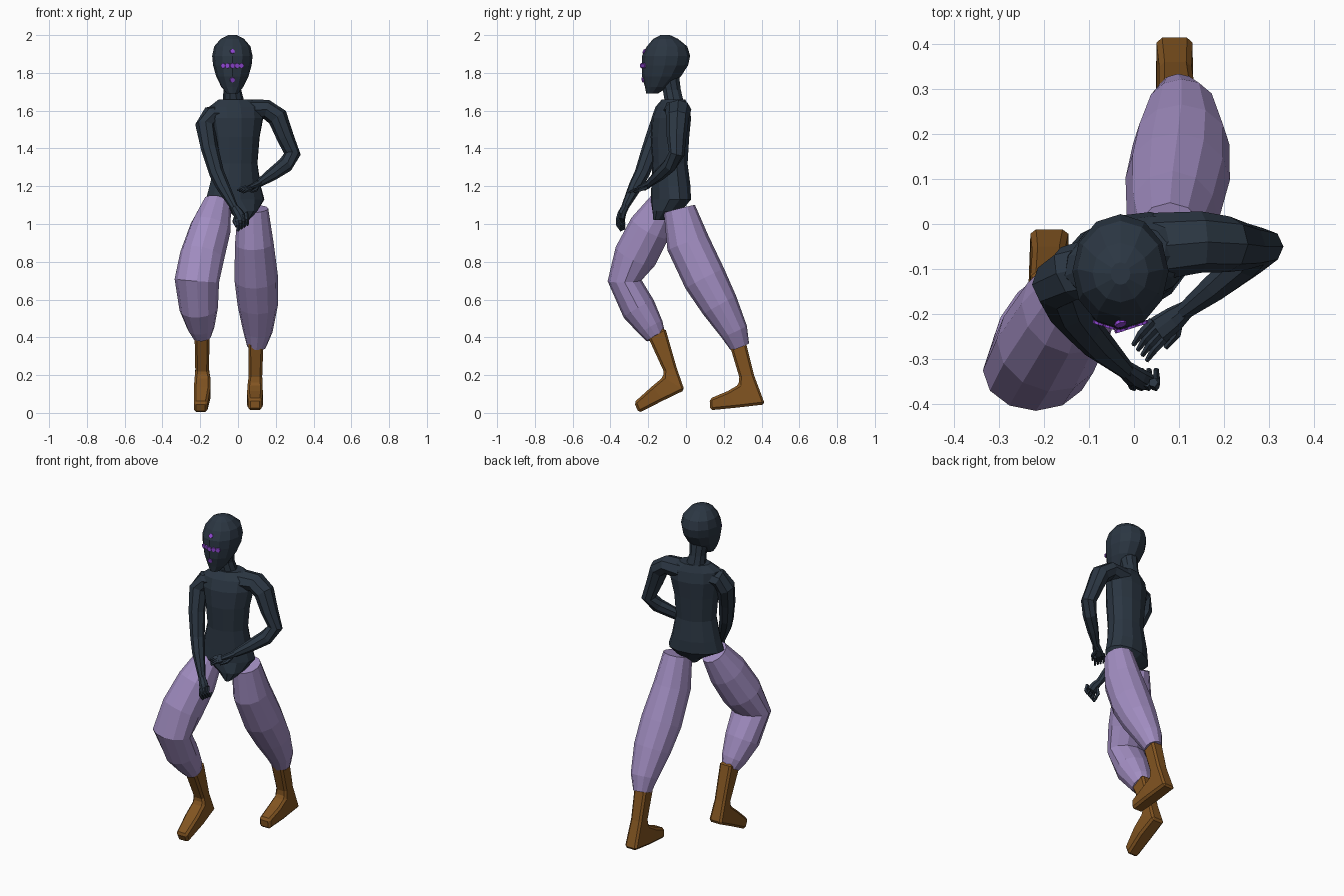
import bpy, bmesh, math
from mathutils import Vector, Matrix
from mathutils.bvhtree import BVHTree


def material(name, col):
    m = bpy.data.materials.new(name)
    m.diffuse_color = (*col, 1)
    return m


SLATE = material("dark slate", (0.024, 0.037, 0.055))
LILAC = material("lilac cloth", (0.361, 0.270, 0.539))
BROWN = material("brown leather", (0.223, 0.089, 0.015))
VIOLET = material("violet glow", (0.287, 0.065, 0.672))


def finish(name, bm, mat):
    bmesh.ops.recalc_face_normals(bm, faces=bm.faces)
    me = bpy.data.meshes.new(name)
    bm.to_mesh(me)
    bm.free()
    me.materials.append(mat)
    ob = bpy.data.objects.new(name, me)
    bpy.context.collection.objects.link(ob)
    return ob


def loft(name, rings, mat):
    """Skin a list of point rings and cap both ends."""
    bm = bmesh.new()
    loops = [[bm.verts.new(p) for p in r] for r in rings]
    n = len(loops[0])
    for a, b in zip(loops, loops[1:]):
        for i in range(n):
            j = (i + 1) % n
            bm.faces.new((a[i], a[j], b[j], b[i]))
    bm.faces.new(loops[0])
    bm.faces.new(loops[-1])
    return finish(name, bm, mat)


def ellipse(c, u, v, n):
    return [c + u * math.cos(2 * math.pi * i / n) + v * math.sin(2 * math.pi * i / n)
            for i in range(n)]


def stack(name, rows, mat, n=12, yaw=0):
    """Horizontal ellipses: x, y, z, radius x, radius y."""
    c, s = math.cos(yaw), math.sin(yaw)
    return loft(name, [ellipse(Vector((x, y, z)), Vector((c, s, 0)) * rx,
                               Vector((-s, c, 0)) * ry, n)
                       for x, y, z, rx, ry in rows], mat)


def limb(name, rows, mat, hint, n=8):
    """Ellipses square to a path: x, y, z, radius along hint, other radius."""
    pts = [Vector(r[:3]) for r in rows]
    rings = []
    for i, p in enumerate(pts):
        t = Vector()
        if i:
            t += (p - pts[i - 1]).normalized()
        if i < len(pts) - 1:
            t += (pts[i + 1] - p).normalized()
        t.normalize()
        u = (hint - t * hint.dot(t)).normalized()
        rings.append(ellipse(p, u * rows[i][3], t.cross(u) * rows[i][4], n))
    return loft(name, rings, mat)


X, Y = Vector((1, 0, 0)), Vector((0, 1, 0))

# Head and neck
head = stack("head", [
    (-.03, -.18, 1.69, .028, .03), (-.03, -.155, 1.725, .058, .062),
    (-.03, -.13, 1.78, .085, .102), (-.03, -.112, 1.84, .102, .123),
    (-.03, -.105, 1.89, .107, .127), (-.03, -.10, 1.94, .096, .107),
    (-.03, -.108, 1.98, .062, .066), (-.03, -.11, 2.0, .022, .025)], SLATE)
stack("neck", [(-.02, -.06, 1.61, .075, .065), (-.025, -.065, 1.66, .055, .052),
               (-.03, -.075, 1.71, .047, .05), (-.03, -.09, 1.79, .055, .055)],
      SLATE, 10)

# Face dots laid on the head surface
tree = BVHTree.FromPolygons([v.co for v in head.data.vertices],
                            [p.vertices[:] for p in head.data.polygons])
bm = bmesh.new()
dots = [(-.03 + .024 * i, 1.838) for i in range(-2, 3)] + [(-.03, 1.913), (-.03, 1.763)]
for x, z in dots:
    hit, nrm, _, _ = tree.ray_cast(Vector((x, -1, z)), Y)
    if nrm.y > 0:
        nrm = -nrm
    rot = nrm.to_track_quat('Z', 'Y').to_matrix().to_4x4()
    bmesh.ops.create_cone(bm, cap_ends=True, segments=8, radius1=.014, radius2=.013,
                          depth=.007, matrix=Matrix.Translation(hit + nrm * .001) @ rot)
finish("face_dots", bm, VIOLET)

# Torso, turned so its -x side leads
stack("torso", [
    (.03, -.13, 1.02, .025, .045), (.025, -.10, 1.07, .08, .08),
    (-.015, -.08, 1.13, .162, .10), (-.015, -.08, 1.20, .142, .10),
    (-.01, -.085, 1.32, .118, .092), (-.01, -.085, 1.46, .13, .10),
    (-.01, -.078, 1.56, .15, .10), (-.01, -.072, 1.62, .15, .082),
    (-.015, -.066, 1.66, .09, .058)], SLATE, 12, math.radians(17))

# Arms
limb("left_arm", [
    (.05, -.05, 1.60, .075, .06), (.15, -.04, 1.607, .068, .052),
    (.21, -.045, 1.565, .062, .055), (.25, -.05, 1.46, .052, .046),
    (.288, -.05, 1.37, .042, .044), (.25, -.085, 1.312, .038, .042),
    (.18, -.14, 1.262, .032, .034), (.11, -.195, 1.215, .019, .021)], SLATE, Y)
limb("right_arm", [
    (-.07, -.09, 1.585, .065, .05), (-.145, -.11, 1.575, .062, .05),
    (-.175, -.135, 1.52, .058, .052), (-.15, -.185, 1.40, .048, .046),
    (-.113, -.232, 1.27, .04, .04), (-.08, -.268, 1.20, .036, .036),
    (-.018, -.325, 1.085, .02, .02)], SLATE, Y)

# Open left hand: palm, four fingers and thumb
limb("left_palm", [(.12, -.187, 1.22, .019, .019), (.09, -.21, 1.205, .028, .017),
                   (.055, -.235, 1.19, .032, .013)], SLATE, Vector((-.5, .7, -.2)))
for i in range(4):
    k = i / 3
    a = Vector((.072 - .03 * k, -.25 + .035 * k, 1.182 + .012 * k))
    b = a + Vector((-.026, -.028, -.004))
    c = b + Vector((-.018, -.026, -.012))
    limb(f"left_finger_{i + 1}", [(*a, .010, .010), (*b, .009, .009), (*c, .005, .005)],
         SLATE, Vector((0, 0, 1)), 5)
limb("left_thumb", [(.10, -.205, 1.195, .012, .012), (.095, -.245, 1.18, .010, .010),
                    (.07, -.275, 1.17, .006, .006)], SLATE, Vector((0, 0, 1)), 5)

# Curled right hand
limb("right_palm", [(-.02, -.322, 1.09, .02, .02), (.003, -.34, 1.055, .028, .022),
                    (.022, -.348, 1.02, .028, .022)], SLATE, X)
for i in range(4):
    x = -.005 + .016 * i
    z = 1.008 + .01 * i
    limb(f"right_finger_{i + 1}", [(x, -.352, z + .02, .011, .011), (x + .004, -.362, z - .012, .010, .010),
                                   (x + .006, -.345, z - .04, .009, .009), (x + .006, -.322, z - .03, .006, .006)],
         SLATE, X, 5)
limb("right_thumb", [(-.005, -.33, 1.05, .012, .012), (-.02, -.335, 1.015, .011, .011),
                     (-.008, -.345, .985, .007, .007)], SLATE, Y, 5)

# Baggy trouser legs
limb("right_trouser_leg", [
    (-.11, -.115, 1.11, .075, .08), (-.145, -.19, .98, .108, .112),
    (-.19, -.268, .83, .118, .115), (-.218, -.325, .70, .118, .09),
    (-.208, -.25, .55, .102, .092), (-.196, -.185, .45, .072, .07),
    (-.19, -.16, .405, .05, .054)], LILAC, X, 12)
limb("left_trouser_leg", [
    (.08, -.035, 1.08, .08, .085), (.086, .01, .90, .102, .115),
    (.097, .10, .71, .116, .115), (.105, .178, .57, .107, .10),
    (.105, .255, .43, .078, .074), (.098, .285, .35, .05, .052)], LILAC, X, 12)


# Boots: paired back/sole and front/top points with a half width
def boot(name, rows):
    rings = [[(x - w, *b), (x + w, *b), (x + w, *f), (x - w, *f)] for x, w, b, f in rows]
    ob = loft(name, rings, BROWN)
    bev = ob.modifiers.new("edge", 'BEVEL')
    bev.width, bev.segments = .012, 1
    return ob


boot("right_boot", [
    (-.19, .04, (-.11, .45), (-.205, .41)), (-.19, .036, (-.05, .24), (-.118, .22)),
    (-.188, .042, (-.008, .12), (-.12, .19)), (-.19, .044, (-.12, .066), (-.18, .14)),
    (-.198, .036, (-.25, 0), (-.275, .055))])
boot("left_boot", [
    (.095, .04, (.315, .38), (.225, .38)), (.092, .036, (.36, .20), (.282, .19)),
    (.09, .04, (.418, .045), (.28, .15)), (.09, .042, (.27, .028), (.22, .115)),
    (.09, .036, (.128, .014), (.125, .075))])
